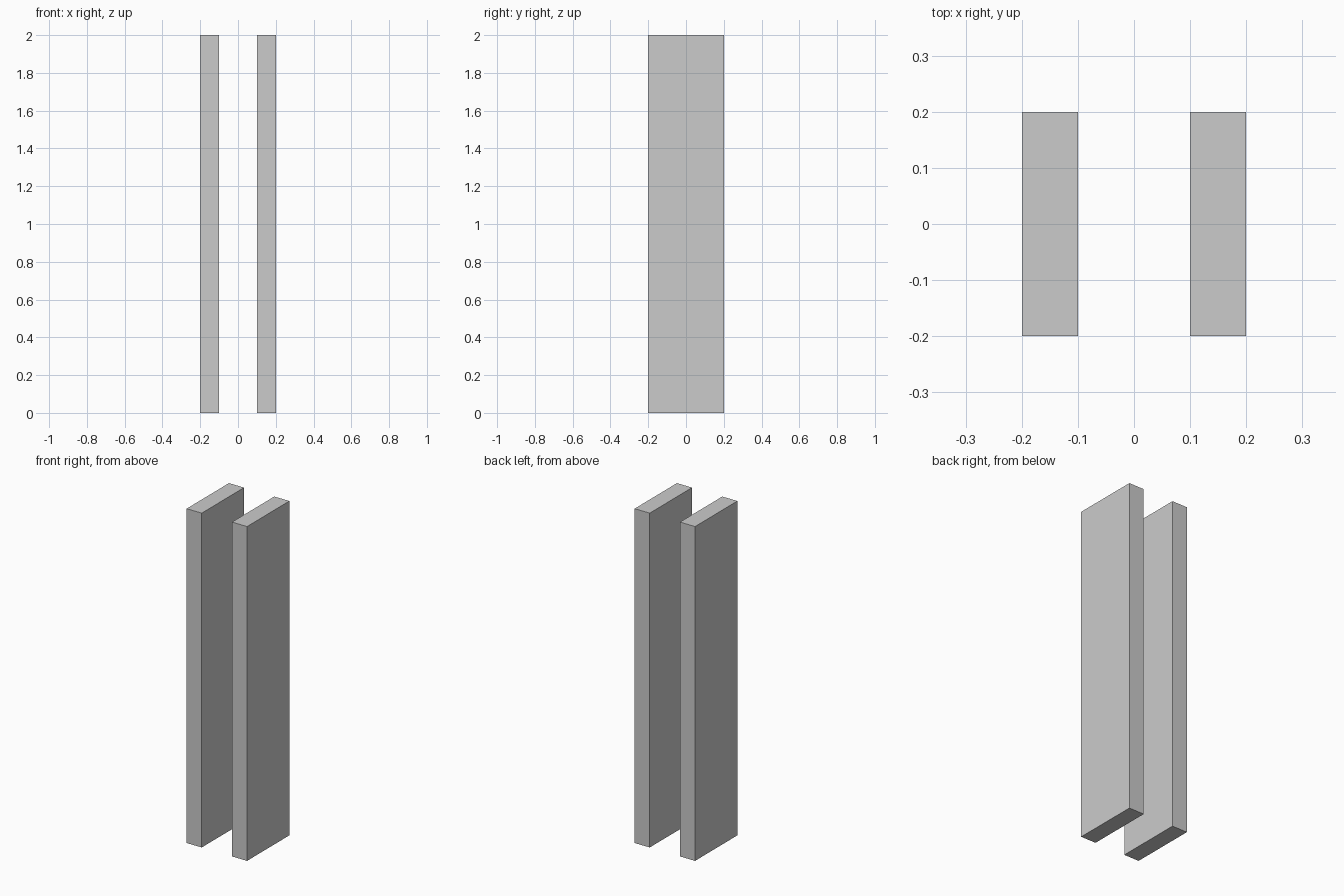
import bpy
import bmesh
from mathutils import Matrix

if "Cube" in bpy.data.objects:
    bpy.data.objects.remove(bpy.data.objects["Cube"])


def add_box(name, size, center):
    bm = bmesh.new()
    bmesh.ops.create_cube(bm, size=1.0, matrix=Matrix.Translation(center) @ Matrix.Diagonal((*size, 1.0)))
    mesh = bpy.data.meshes.new(name)
    bm.to_mesh(mesh)
    bm.free()
    obj = bpy.data.objects.new(name, mesh)
    bpy.context.collection.objects.link(obj)
    return obj


# Two parallel upright slabs, mirrored across x = 0
for side, sign in (("left", -1), ("right", 1)):
    add_box(f"{side}_slab", (0.1, 0.4, 2.0), (sign * 0.15, 0.0, 1.0))
